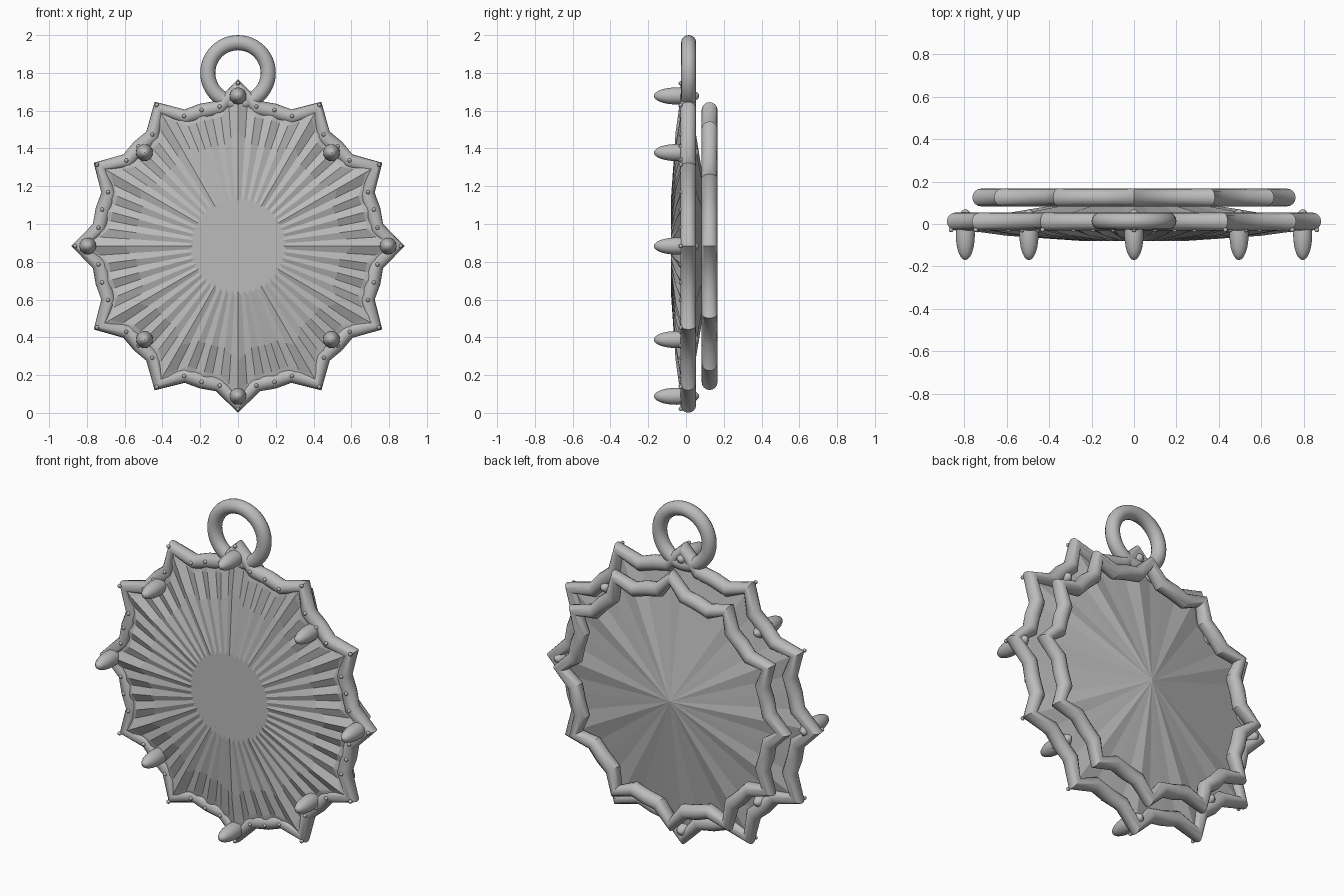
import bpy, bmesh, math
from mathutils import Vector, Matrix

if "Cube" in bpy.data.objects:
    bpy.data.objects.remove(bpy.data.objects["Cube"])

CZ = 0.883          # height of the medallion centre
N = 48              # points round the star outline
grey = bpy.data.materials.new("plain_grey")
grey.diffuse_color = (0.5, 0.5, 0.5, 1)
grey.use_nodes = True
grey.node_tree.nodes["Principled BSDF"].inputs["Base Color"].default_value = grey.diffuse_color


def finish(name, bm, smooth=True):
    bmesh.ops.recalc_face_normals(bm, faces=bm.faces)
    me = bpy.data.meshes.new(name)
    bm.to_mesh(me)
    bm.free()
    me.materials.append(grey)
    ob = bpy.data.objects.new(name, me)
    bpy.context.collection.objects.link(ob)
    if smooth:
        bpy.ops.object.select_all(action='DESELECT')
        ob.select_set(True)
        bpy.context.view_layer.objects.active = ob
        bpy.ops.object.shade_smooth_by_angle(angle=math.radians(35))
    return ob


def polar(r, a, y):
    return Vector((r * math.sin(a), y, CZ + r * math.cos(a)))


def star(y, tip, valley):
    # every fourth point is a tip
    return [polar(tip if k % 4 == 0 else valley, 2 * math.pi * k / N, y) for k in range(N)]


def bridge(bm, a, b):
    n = len(a)
    for i in range(n):
        j = (i + 1) % n
        bm.faces.new((a[i], a[j], b[j], b[i]))


def tube(name, path, rad, sides=16):
    bm = bmesh.new()
    n = len(path)
    rings = []
    for i, p in enumerate(path):
        t = (path[(i + 1) % n] - p).normalized() + (p - path[i - 1]).normalized()
        t.normalize()
        side = t.cross(Vector((0, 1, 0)))
        rings.append([bm.verts.new(p + rad * (math.cos(2 * math.pi * s / sides) * side
                      + math.sin(2 * math.pi * s / sides) * Vector((0, 1, 0))))
                      for s in range(sides)])
    for i in range(n):
        bridge(bm, rings[i], rings[(i + 1) % n])
    return finish(name, bm)


# star-shaped frames, front and back
front_path = star(0.012, 0.84, 0.738)
tube("front_frame", front_path, 0.042)
tube("back_frame", star(0.125, 0.72, 0.633), 0.042)

# hanging ring
tube("hanging_ring", [Vector((0.16 * math.sin(a), 0.014, 1.80 + 0.16 * math.cos(a)))
     for a in [2 * math.pi * i / 48 for i in range(48)]], 0.04)

# pleated front panel with a flat centre
bm = bmesh.new()
rim = []
for i, p in enumerate(front_path):
    rim += [p, (p + front_path[(i + 1) % N]) / 2]
cols = len(rim)
loops = []
for f, y, depth in ((1.0, -0.012, 0.0), (0.9, -0.03, 0.016), (0.6, -0.055, 0.018), (0, -0.079, 0)):
    loop = []
    for i, p in enumerate(rim):
        a = 2 * math.pi * i / cols
        r = math.hypot(p.x, p.z - CZ)
        r = 0.25 + (r - 0.25) * f
        if f == 0:
            r = 0.24 + 0.02 * (i % 2)
        loop.append(bm.verts.new(polar(r, a, y + depth * (i % 2))))
    loops.append(loop)
for a, b in zip(loops, loops[1:]):
    bridge(bm, a, b)
bm.faces.new(loops[-1])
finish("pleated_front_panel", bm, False)

# shallow faceted cone behind
bm = bmesh.new()
edge = [bm.verts.new(p) for p in front_path]
apex = bm.verts.new((0, 0.15, CZ))
for i in range(N):
    bm.faces.new((edge[i], edge[(i + 1) % N], apex))
finish("back_cone", bm, False)

# egg-shaped studs, on alternate tips and valleys
bm = bmesh.new()
for k in range(8):
    p = polar(0.70 if k % 2 else 0.795, k * math.pi / 4, -0.05)
    bmesh.ops.create_uvsphere(bm, u_segments=24, v_segments=16, radius=1,
        matrix=Matrix.Translation(p) @ Matrix.Diagonal((0.045, 0.12, 0.045, 1)))
finish("studs", bm)

# tiny beads along the front frame
bm = bmesh.new()
for p in star(-0.028, 0.862, 0.745):
    bmesh.ops.create_uvsphere(bm, u_segments=10, v_segments=8, radius=0.011,
                              matrix=Matrix.Translation(p))
finish("beads", bm)
